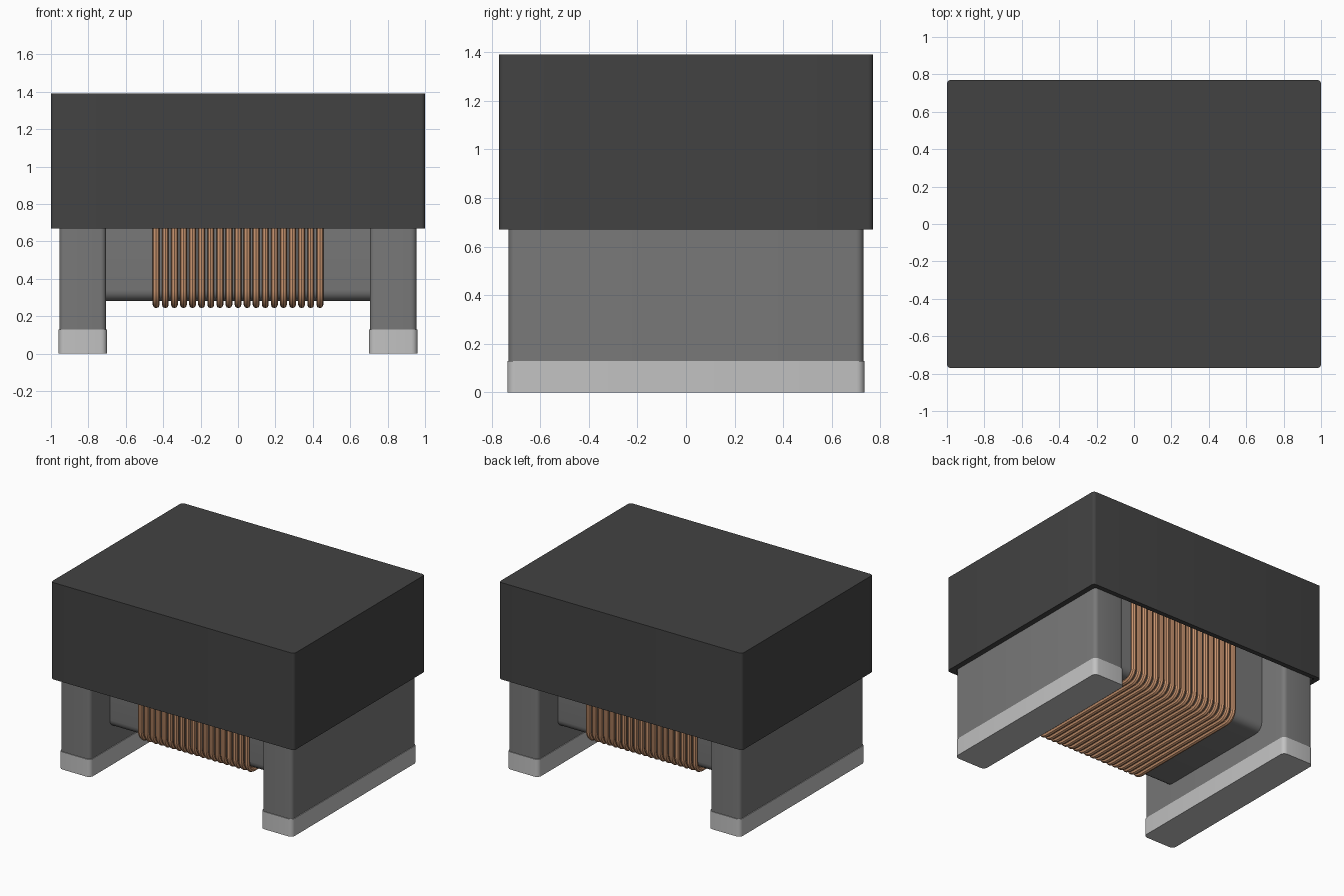
import bpy, bmesh, math
from mathutils import Vector

if "Cube" in bpy.data.objects:
    bpy.data.objects.remove(bpy.data.objects["Cube"], do_unlink=True)


def material(name, rgb):
    mat = bpy.data.materials.new(name)
    mat.use_nodes = True
    mat.diffuse_color = (*rgb, 1)
    bsdf = next(n for n in mat.node_tree.nodes if n.type == 'BSDF_PRINCIPLED')
    bsdf.inputs["Base Color"].default_value = (*rgb, 1)
    return mat


CASE = material("charcoal_case", (0.055, 0.055, 0.055))
FERRITE = material("grey_ferrite", (0.19, 0.19, 0.19))
SOLDER = material("silver_solder", (0.54, 0.54, 0.54))
COPPER = material("copper", (0.61, 0.31, 0.165))


def smooth(obj):
    bpy.ops.object.select_all(action='DESELECT')
    obj.select_set(True)
    bpy.context.view_layer.objects.active = obj
    bpy.ops.object.shade_smooth_by_angle(angle=math.radians(35))


def rounded_box(name, low, high, axis, radius, mat):
    """Box whose edges parallel to the given axis are rounded."""
    low, high = Vector(low), Vector(high)
    bm = bmesh.new()
    bmesh.ops.create_cube(bm, size=1)
    for v in bm.verts:
        v.co = (low + high) / 2 + v.co * (high - low)
    edges = [e for e in bm.edges
             if abs((e.verts[0].co - e.verts[1].co).normalized()[axis]) > 0.9]
    bmesh.ops.bevel(bm, geom=edges, offset=radius, segments=5,
                    profile=0.5, affect='EDGES')
    mesh = bpy.data.meshes.new(name)
    bm.to_mesh(mesh)
    bm.free()
    obj = bpy.data.objects.new(name, mesh)
    bpy.context.collection.objects.link(obj)
    mesh.materials.append(mat)
    smooth(obj)
    return obj


# Cap: hollow box, open underneath
cap = rounded_box("cap", (-1, -0.77, 0.67), (1, 0.77, 1.39), 2, 0.022, CASE)
cavity = rounded_box("cap_cavity_cutter", (-0.96, -0.735, 0.6),
                     (0.96, 0.735, 1.34), 2, 0.022, CASE)
cut = cap.modifiers.new("hollow", 'BOOLEAN')
cut.object = cavity
cut.operation = 'DIFFERENCE'
cut.solver = 'EXACT'
smooth(cap)
bpy.ops.object.modifier_apply(modifier=cut.name)
bpy.data.objects.remove(cavity, do_unlink=True)

# End flanges and the solder pads on their feet
for side, sign in (("left", 1), ("right", -1)):
    def span(a, b):
        return sorted((sign * a, sign * b))
    x0, x1 = span(0.705, 0.955)
    rounded_box(side + "_flange", (x0, -0.73, 0.02), (x1, 0.73, 1.33),
                2, 0.03, FERRITE)
    x0, x1 = span(0.7, 0.96)
    rounded_box(side + "_solder_pad", (x0, -0.735, 0), (x1, 0.735, 0.13),
                2, 0.033, SOLDER)

# Core bar joining the flanges
CORE_Y, CORE_LOW, CORE_HIGH = 0.5, 0.28, 1.07
rounded_box("core_bar", (-0.72, -CORE_Y, CORE_LOW), (0.72, CORE_Y, CORE_HIGH),
            0, 0.06, FERRITE)

# Winding: a row of round-cornered wire turns
TURNS, WIRE, BEND = 19, 0.0185, 0.075
curve = bpy.data.curves.new("winding", 'CURVE')
curve.dimensions = '3D'
curve.bevel_depth = WIRE
curve.bevel_resolution = 2
half_y = CORE_Y + WIRE - BEND
half_z = (CORE_HIGH - CORE_LOW) / 2 + WIRE - BEND
mid_z = (CORE_HIGH + CORE_LOW) / 2
loop = []
for corner, (sy, sz) in enumerate(((1, 1), (-1, 1), (-1, -1), (1, -1))):
    for step in range(7):
        a = math.pi / 2 * (corner + step / 6)
        loop.append((sy * half_y + BEND * math.cos(a),
                     mid_z + sz * half_z + BEND * math.sin(a)))
for i in range(TURNS):
    x = 0.0486 * (i - (TURNS - 1) / 2)
    spline = curve.splines.new('POLY')
    spline.points.add(len(loop) - 1)
    for point, (y, z) in zip(spline.points, loop):
        point.co = (x, y, z, 1)
    spline.use_cyclic_u = True
winding = bpy.data.objects.new("winding", curve)
bpy.context.collection.objects.link(winding)
curve.materials.append(COPPER)
bpy.ops.object.select_all(action='DESELECT')
winding.select_set(True)
bpy.context.view_layer.objects.active = winding
bpy.ops.object.convert(target='MESH')
smooth(bpy.context.view_layer.objects.active)
